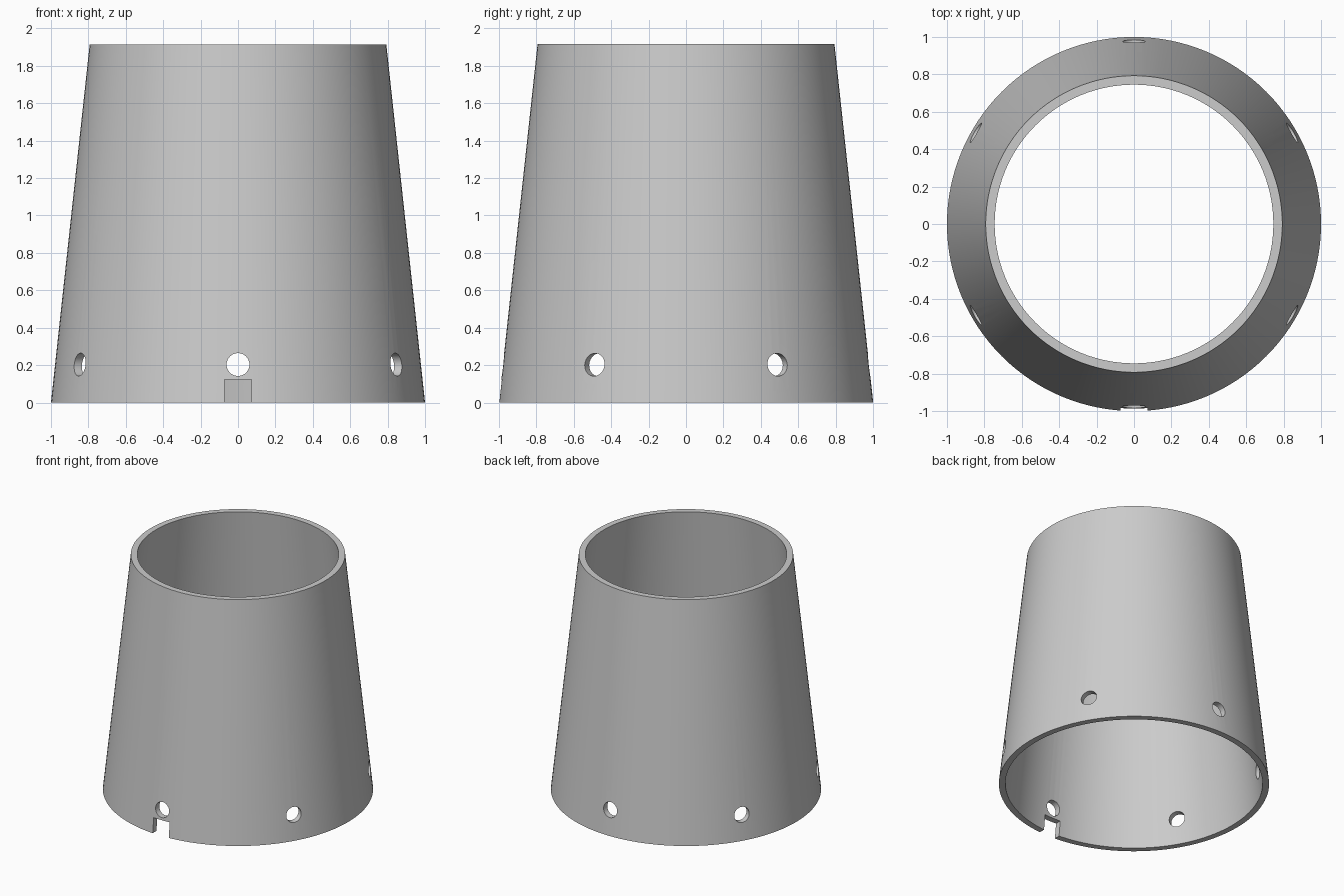
import bpy, bmesh, math
from mathutils import Matrix, Vector

cube = bpy.data.objects.get("Cube")
if cube:
    bpy.data.objects.remove(cube, do_unlink=True)

HEIGHT = 1.915
SEGMENTS = 128
WALL_PROFILE = [(1.0, 0), (0.793, HEIGHT), (0.745, HEIGHT), (0.952, 0)]

grey = bpy.data.materials.new("light grey")
grey.use_nodes = True
colour = (0.6, 0.6, 0.6, 1)
grey.diffuse_color = colour
grey.node_tree.nodes["Principled BSDF"].inputs["Base Color"].default_value = colour


def make_object(name, bm):
    bmesh.ops.recalc_face_normals(bm, faces=bm.faces)
    mesh = bpy.data.meshes.new(name)
    bm.to_mesh(mesh)
    bm.free()
    mesh.materials.append(grey)
    obj = bpy.data.objects.new(name, mesh)
    bpy.context.collection.objects.link(obj)
    return obj


# Tapered open tube, built as rings around the wall profile
bm = bmesh.new()
rings = []
for i in range(SEGMENTS):
    a = math.tau * i / SEGMENTS
    rings.append([bm.verts.new((r * math.cos(a), r * math.sin(a), z)) for r, z in WALL_PROFILE])
for i, ring in enumerate(rings):
    following = rings[(i + 1) % SEGMENTS]
    for j in range(4):
        k = (j + 1) % 4
        bm.faces.new((ring[j], following[j], following[k], ring[k]))
sleeve = make_object("tapered_sleeve", bm)

# Cutter: six radial holes and one notch in the front bottom edge
bm = bmesh.new()
for i in range(6):
    turn = Matrix.Rotation(math.radians(30 + 60 * i), 4, 'Z')
    place = Matrix.Translation((0.95, 0, 0.203)) @ Matrix.Rotation(math.pi / 2, 4, 'Y')
    bmesh.ops.create_cone(bm, cap_ends=True, segments=40, radius1=0.061,
                          radius2=0.061, depth=0.4, matrix=turn @ place)
bmesh.ops.create_cube(bm, size=1, matrix=Matrix.Translation((0, -0.97, 0.022))
                      @ Matrix.Diagonal(Vector((0.145, 0.4, 0.2, 1))))
cutter = make_object("hole_and_notch_cutter", bm)
cutter.hide_render = True

# Cut the openings, then drop the cutter
cut = sleeve.modifiers.new("openings", 'BOOLEAN')
cut.operation = 'DIFFERENCE'
cut.solver = 'EXACT'
cut.object = cutter
bpy.ops.object.select_all(action='DESELECT')
sleeve.select_set(True)
bpy.context.view_layer.objects.active = sleeve
bpy.ops.object.modifier_apply(modifier=cut.name)
bpy.data.objects.remove(cutter, do_unlink=True)

bpy.ops.object.shade_smooth_by_angle(angle=math.radians(30))
